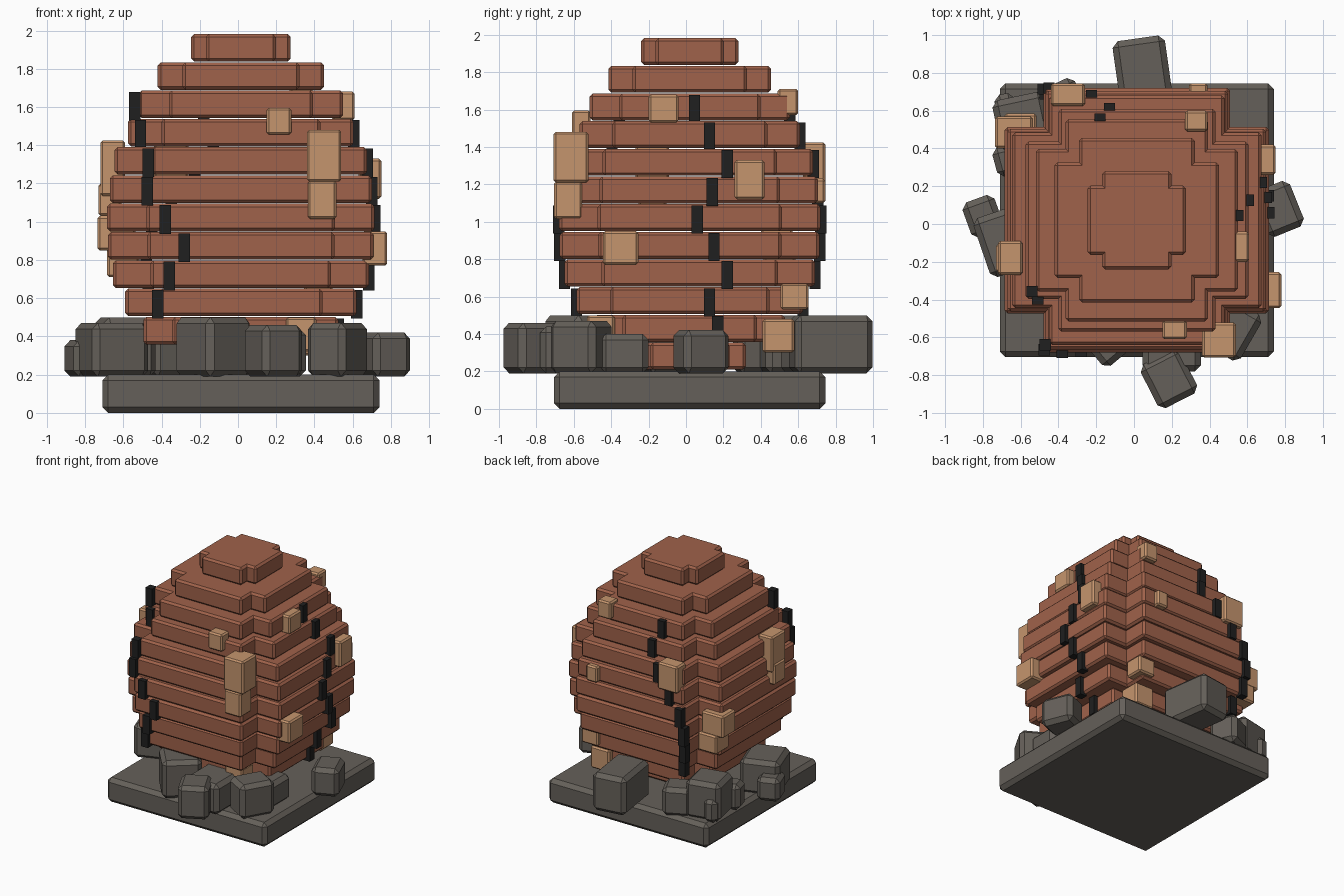
import bpy
import bmesh
from math import radians
from mathutils import Matrix, Vector

if "Cube" in bpy.data.objects:
    bpy.data.objects.remove(bpy.data.objects["Cube"], do_unlink=True)


def make_material(name, colour):
    mat = bpy.data.materials.new(name)
    mat.use_nodes = True
    mat.diffuse_color = (*colour, 1)
    mat.node_tree.nodes["Principled BSDF"].inputs["Base Color"].default_value = (*colour, 1)
    return mat


SHELL = make_material("rust brown shell", (0.35, 0.122, 0.069))
PATCH = make_material("light tan patch", (0.56, 0.30, 0.155))
STONE = make_material("grey stone", (0.130, 0.117, 0.101))
CRACK = make_material("black crack", (0.014, 0.014, 0.014))

CX, CY = 0.015, 0.02


def add_box(bm, centre, size, turn=0, bevel=0.0):
    """Add one chamfered box to a mesh under construction."""
    part = bmesh.new()
    bmesh.ops.create_cube(part, size=1)
    bmesh.ops.scale(part, vec=Vector(size), verts=part.verts)
    if bevel:
        bmesh.ops.bevel(part, geom=part.edges[:], offset=bevel, segments=1,
                        affect="EDGES", clamp_overlap=True)
    matrix = Matrix.Translation(centre) @ Matrix.Rotation(radians(turn), 4, "Z")
    bmesh.ops.transform(part, matrix=matrix, verts=part.verts)
    mesh = bpy.data.meshes.new("temporary")
    part.to_mesh(mesh)
    part.free()
    bm.from_mesh(mesh)
    bpy.data.meshes.remove(mesh)


def finish(bm, name, material):
    mesh = bpy.data.meshes.new(name)
    bm.to_mesh(mesh)
    bm.free()
    mesh.materials.append(material)
    obj = bpy.data.objects.new(name, mesh)
    bpy.context.collection.objects.link(obj)
    return obj


def single_box(name, material, *args, **options):
    bm = bmesh.new()
    add_box(bm, *args, **options)
    return finish(bm, name, material)


# Base slab
single_box("base_slab", STONE, (CX, CY, 0.1), (1.45, 1.45, 0.2), bevel=0.03)

# Stacked egg shell: each layer is a cross of two boxes, listed top to bottom
STEP, TOP, RATIO = 0.148, 1.98, 0.705
HALVES = [.26, .435, .535, .59, .66, .685, .70, .695, .67, .605, .51, .30]


def layer_z(i):
    return TOP - STEP * i - 0.07


for i, half in enumerate(HALVES):
    bm = bmesh.new()
    wide, narrow = 2 * half, 2 * half * RATIO
    for sx, sy in ((wide, narrow), (narrow, wide)):
        add_box(bm, (CX, CY, layer_z(i)), (sx, sy, 0.144), bevel=0.016)
    finish(bm, f"shell_layer_{i + 1}", SHELL)


# Cracks: one dark chip per layer, set on the shell surface below the crown
def crack(name, side, offsets):
    bm = bmesh.new()
    for i, offset in enumerate(offsets, start=2):
        half = HALVES[i]
        depth = half if abs(offset) < half * RATIO + 0.02 else half * RATIO
        z = layer_z(i) - 0.01
        if side == "right":
            add_box(bm, (CX + depth, offset, z), (0.06, 0.06, 0.15))
        else:
            sign = 1 if side == "back" else -1
            add_box(bm, (offset, CY + sign * depth, z), (0.06, 0.06, 0.15))
    finish(bm, name, CRACK)


crack("front_crack", "front", [-.54, -.51, -.47, -.475, -.38, -.28, -.36, -.42])
crack("right_crack", "right", [.045, .125, .22, .14, .06, .15, .22, .125, .17])
crack("back_crack", "back", [-.18, -.13, -.225, -.35, -.45, -.48, -.47, -.42])

# Tan patches: centre and size
PATCHES = {
    "front_small": ((.215, -.56, 1.525), (.13, .10, .14)),
    "front_tall": ((.45, -.615, 1.345), (.18, .185, .27)),
    "front_lower": ((.44, -.63, 1.115), (.15, .15, .20)),
    "front_foot": ((.33, -.455, .41), (.16, .15, .18)),
    "right_upper": ((.55, -.12, 1.605), (.12, .16, .15)),
    "right_middle": ((.69, .34, 1.225), (.12, .16, .21)),
    "right_lower": ((.715, -.35, .86), (.13, .19, .18)),
    "back_upper": ((.33, .545, 1.64), (.12, .11, .14)),
    "back_middle": ((.34, .69, 1.165), (.10, .11, .13)),
    "back_wide": ((-.35, .685, 1.315), (.18, .12, .22)),
    "back_foot": ((.38, .495, .39), (.17, .17, .18)),
    "back_corner": ((.42, .58, .60), (.15, .15, .14)),
    "left_tall": ((-.655, -.18, 1.28), (.13, .18, .29)),
    "left_middle": ((-.67, -.18, 1.115), (.12, .15, .17)),
    "left_corner": ((-.635, .485, .94), (.20, .17, .18)),
    "left_corner_lower": ((-.60, .50, .785), (.17, .17, .15)),
}
for name, (centre, size) in PATCHES.items():
    single_box(name + "_patch", PATCH, centre, size, bevel=0.012)

# Ring of stones: x, y, width, depth, turn, top height
STONES = [
    (.05, .775, .28, .42, 8, .50),
    (.765, .08, .21, .26, 22, .42),
    (-.80, .04, .18, .20, 20, .38),
    (-.66, -.085, .31, .33, 19, .47),
    (.185, -.82, .235, .26, 27, .46),
    (-.13, -.56, .30, .30, 40, .50),
    (.20, -.62, .31, .32, 0, .44),
    (.52, -.56, .28, .23, 60, .47),
    (.50, -.33, .25, .26, 0, .40),
    (-.59, .54, .28, .28, 12, .50),
    (-.38, .64, .22, .22, 25, .42),
    (-.66, .34, .16, .16, 15, .40),
    (-.68, .63, .11, .12, 10, .38),
]
for i, (x, y, width, depth, turn, top) in enumerate(STONES):
    height = top - 0.19
    single_box(f"stone_{i + 1}", STONE, (x, y, 0.19 + height / 2),
               (width, depth, height), turn=turn, bevel=0.032)
